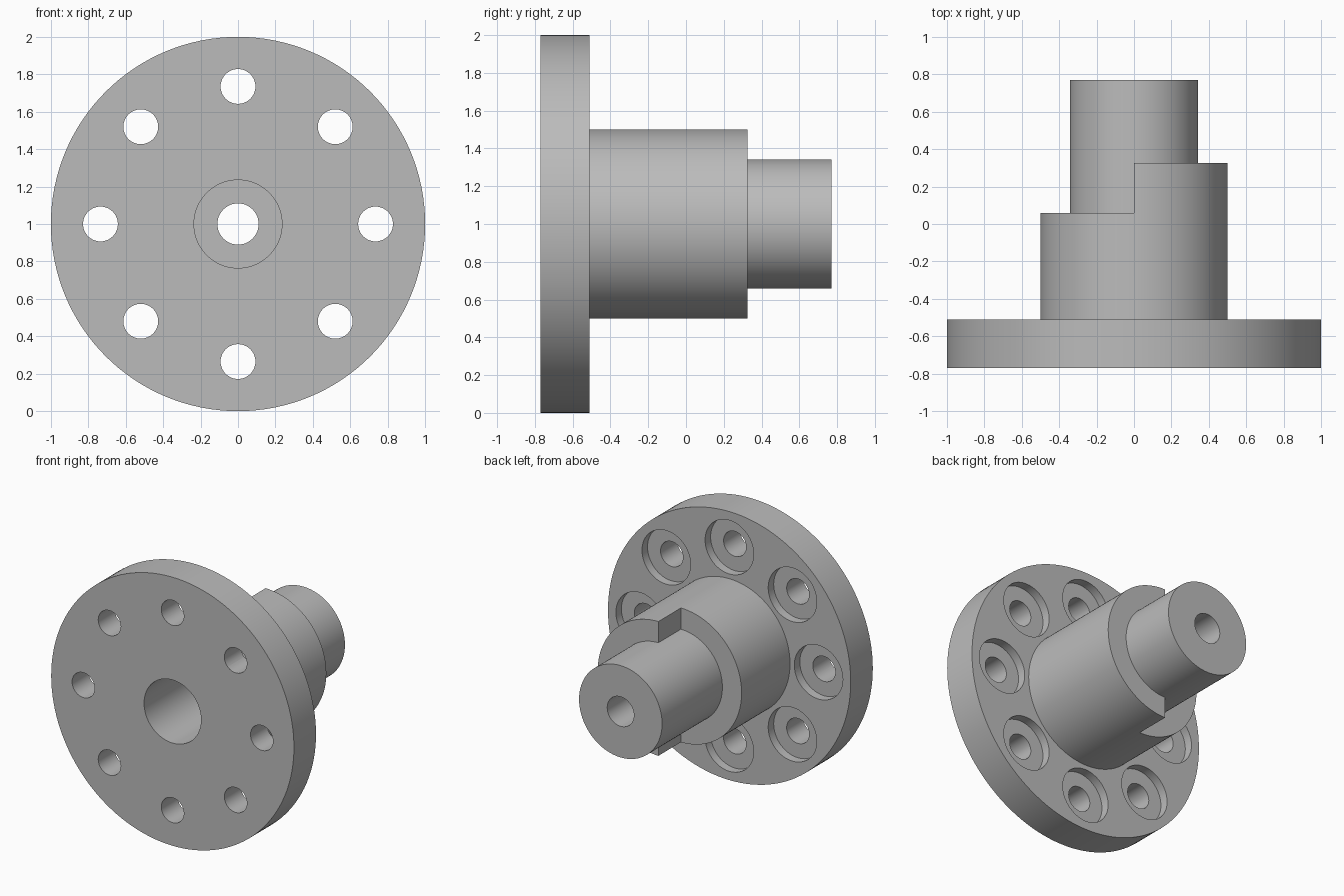
import bpy, bmesh, math

cube = bpy.data.objects.get("Cube")
if cube:
    bpy.data.objects.remove(cube, do_unlink=True)

grey = bpy.data.materials.new("plain grey")
grey.use_nodes = True
grey.diffuse_color = (0.5, 0.5, 0.5, 1)
grey.node_tree.nodes["Principled BSDF"].inputs["Base Color"].default_value = grey.diffuse_color


def lathe(name, profiles, segments, centre=(0, 0), walls=()):
    """Spin (radius, y) profiles around the y axis, one profile per half turn."""
    bm = bmesh.new()

    def vert(r, y, i):
        a = math.tau * i / segments
        return bm.verts.new((centre[0] + r * math.sin(a), y, centre[1] + r * math.cos(a)))

    for i in range(segments):
        profile = profiles[i * len(profiles) // segments]
        for p, q in zip(profile, profile[1:]):
            ring = [(p, i), (q, i), (q, i + 1), (p, i + 1)]
            if p[0] == 0:
                ring.pop()
            elif q[0] == 0:
                ring.pop(2)
            bm.faces.new([vert(*pt, k) for pt, k in ring])
    if walls:
        for i in (0, segments // 2):
            bm.faces.new([vert(*pt, i) for pt in walls])
    bmesh.ops.remove_doubles(bm, verts=bm.verts, dist=1e-4)
    bmesh.ops.recalc_face_normals(bm, faces=bm.faces)
    mesh = bpy.data.meshes.new(name)
    bm.to_mesh(mesh)
    bm.free()
    mesh.materials.append(grey)
    obj = bpy.data.objects.new(name, mesh)
    bpy.context.collection.objects.link(obj)
    return obj


FRONT, FLANGE, LOW, HIGH, BACK = -0.77, -0.51, 0.06, 0.325, 0.77
HUB, SHAFT, BORE, HOLE = 0.5, 0.342, 0.235, 0.11

# Flange, hub and shaft: the hub shoulder is further back on the left half
start = [(BORE, FRONT), (1, FRONT), (1, FLANGE), (HUB, FLANGE), (HUB, LOW)]
end = [(SHAFT, HIGH), (SHAFT, BACK), (HOLE, BACK), (HOLE, 0.3), (BORE, 0.3), (BORE, FRONT)]
step = [(HUB, LOW), (HUB, HIGH), (SHAFT, HIGH), (SHAFT, LOW)]
body = lathe("flanged_shaft", [start + [step[1]] + end, start + [step[3]] + end],
             128, (0, 1), step)

# Eight counterbored bolt holes
SEAT = FLANGE - 0.065
bolt = [(0, FRONT - 0.1), (0.093, FRONT - 0.1), (0.093, SEAT),
        (0.2, SEAT), (0.2, FLANGE + 0.1), (0, FLANGE + 0.1)]
bpy.context.view_layer.objects.active = body
for k in range(8):
    a = math.tau * k / 8
    cutter = lathe("bolt_hole_cutter", [bolt], 48,
                   (0.735 * math.sin(a), 1 + 0.735 * math.cos(a)))
    cutter.hide_render = True
    mod = body.modifiers.new("bolt_hole", "BOOLEAN")
    mod.operation, mod.solver, mod.object = "DIFFERENCE", "EXACT", cutter
    bpy.ops.object.modifier_apply(modifier=mod.name)
    bpy.data.objects.remove(cutter, do_unlink=True)

# Smooth round surfaces, sharp rims
bpy.ops.object.select_all(action="DESELECT")
body.select_set(True)
bpy.ops.object.shade_smooth_by_angle(angle=math.radians(30))
